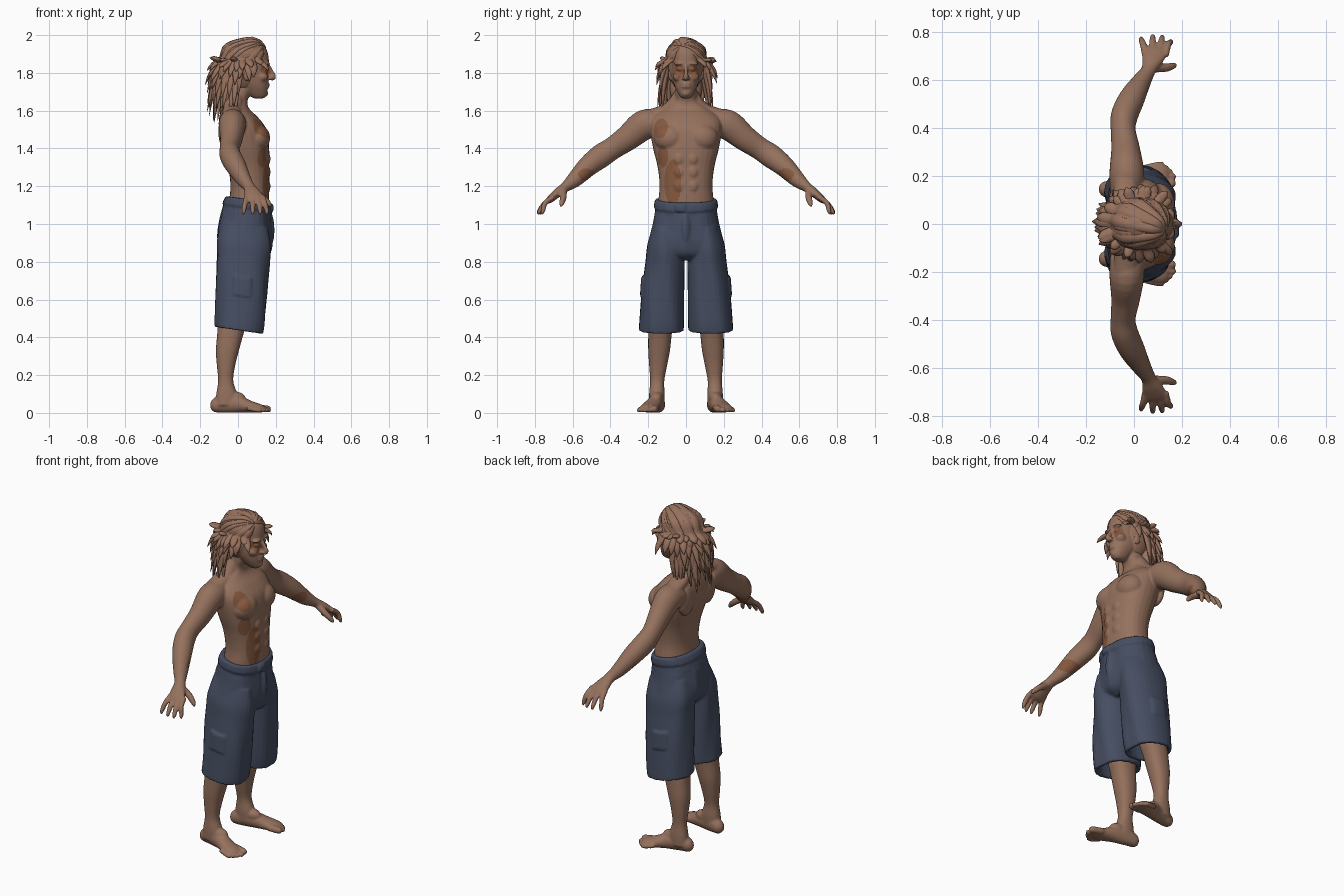
import bpy, bmesh, math, random
from mathutils import Vector, Matrix

random.seed(4)
if bpy.data.objects.get("Cube"):
    bpy.data.objects.remove(bpy.data.objects["Cube"])


def material(name, rgb):
    m = bpy.data.materials.new(name)
    m.use_nodes = True
    m.diffuse_color = (*rgb, 1)
    bsdf = next(n for n in m.node_tree.nodes if n.type == 'BSDF_PRINCIPLED')
    bsdf.inputs["Base Color"].default_value = (*rgb, 1)
    bsdf.inputs["Roughness"].default_value = 0.8
    return m


SKIN = material("skin", (0.30, 0.165, 0.11))
TAN = material("tanned skin", (0.24, 0.10, 0.05))
HAIR = material("brown hair", (0.31, 0.165, 0.11))
CLOTH = material("navy cloth", (0.061, 0.075, 0.12))


def spline(rows, steps=5):
    """Smooth in-between rows through the given ones."""
    out, last = [], len(rows) - 1
    for i in range(last):
        near = [rows[min(max(i + k, 0), last)] for k in (-1, 0, 1, 2)]
        for j in range(steps):
            t = j / steps
            out.append([q + .5 * t * (r - p + t * (2*p - 5*q + 4*r - s + t * (3*q - p - 3*r + s)))
                        for p, q, r, s in zip(*near)])
    return out + [list(rows[-1])]


def loft(bm, rings, sides=28, power=0.88):
    """Skin a row of squarish ovals given as centre and two half axes."""
    def bend(a):
        return math.copysign(abs(a) ** power, a)
    loops = []
    for c, u, v in rings:
        angles = [math.tau * k / sides for k in range(sides)]
        loops.append([bm.verts.new(c + u * bend(math.cos(a)) + v * bend(math.sin(a))) for a in angles])
    for low, high in zip(loops, loops[1:]):
        for k in range(sides):
            n = (k + 1) % sides
            bm.faces.new((low[k], low[n], high[n], high[k]))
    bm.faces.new(loops[0][::-1])
    bm.faces.new(loops[-1])


def stack(bm, rows, inner=()):
    """Upright form from rows of height, back, front, side, side."""
    loft(bm, [(Vector(((a + b) / 2, (c + d) / 2, z)), Vector(((b - a) / 2, 0, 0)),
               Vector((0, (d - c) / 2, 0))) for z, a, b, c, d in spline(rows) + list(inner)])


def centred(rows):
    return [(z, a, b, -w, w) for z, a, b, w in rows]


def tube(bm, rows, ref, sides=16, steps=5):
    """Limb from rows of position, width along ref and thickness."""
    rows, rings = spline(rows, steps), []
    for i, row in enumerate(rows):
        t = Vector(rows[min(i + 1, len(rows) - 1)][:3]) - Vector(rows[max(i - 1, 0)][:3])
        t.normalize()
        u = (Vector(ref) - t * t.dot(Vector(ref))).normalized()
        rings.append((Vector(row[:3]), u * row[3], t.cross(u) * row[4]))
    loft(bm, rings, sides, 1)


def ball(bm, loc, radii):
    m = Matrix.Translation(loc) @ Matrix.Diagonal((*radii, 1))
    bmesh.ops.create_uvsphere(bm, u_segments=24, v_segments=14, radius=1, matrix=m)


def mirror(bm):
    new = bmesh.ops.duplicate(bm, geom=bm.verts[:] + bm.edges[:] + bm.faces[:])["geom"]
    for v in new:
        if isinstance(v, bmesh.types.BMVert):
            v.co.y *= -1


def make(name, bm, mats, voxel=0, smooth=3):
    """Finish a part, optionally fusing its pieces into one skin."""
    bmesh.ops.recalc_face_normals(bm, faces=bm.faces[:])
    me = bpy.data.meshes.new(name)
    bm.to_mesh(me)
    bm.free()
    ob = bpy.data.objects.new(name, me)
    bpy.context.scene.collection.objects.link(ob)
    if voxel:
        fuse = ob.modifiers.new("fuse", 'REMESH')
        fuse.mode, fuse.voxel_size = 'VOXEL', voxel
        relax = ob.modifiers.new("relax", 'SMOOTH')
        relax.factor, relax.iterations = 0.5, smooth
        bpy.context.view_layer.update()
        graph = bpy.context.evaluated_depsgraph_get()
        ob.data = bpy.data.meshes.new_from_object(ob.evaluated_get(graph))
        ob.modifiers.clear()
    ob.data.materials.clear()
    for m in mats:
        ob.data.materials.append(m)
    ob.data.shade_smooth()
    return ob


X, Y = (1, 0, 0), (0, 1, 0)
bm = bmesh.new()
# arm, palm, fingers, thumb
tube(bm, [(-.03, .14, 1.53, .07, .07), (-.03, .22, 1.525, .072, .08), (-.035, .31, 1.455, .06, .068),
          (-.045, .39, 1.4, .052, .06), (-.04, .45, 1.36, .056, .063), (-.01, .52, 1.305, .054, .055),
          (.03, .59, 1.235, .04, .042), (.06, .64, 1.195, .031, .027), (.075, .68, 1.165, .043, .024),
          (.09, .72, 1.13, .052, .019), (.092, .735, 1.115, .03, .01)], X, 24)
for base, tip, reach in ((.047, .03, .775), (.076, .078, .785), (.104, .117, .782), (.131, .152, .765)):
    tube(bm, [(base, .7, 1.145, .014, .014), ((base + tip) / 2, .745, 1.112, .014, .014),
              (tip, reach - .008, 1.07, .012, .012), (tip, reach, 1.05, .006, .006)], X, 12)
tube(bm, [(.08, .65, 1.175, .02, .02), (.13, .65, 1.14, .018, .018),
          (.162, .658, 1.11, .014, .014), (.175, .663, 1.092, .006, .006)], Y, 12)
# lower leg, foot, toes
stack(bm, [(.75, -.09, .09, .05, .2), (.5, -.105, .055, .065, .2), (.42, -.11, .03, .075, .2),
           (.33, -.117, .005, .085, .2), (.25, -.112, -.015, .1, .195), (.17, -.105, -.025, .115, .19),
           (.1, -.115, -.005, .113, .195), (.04, -.12, 0, .115, .195)])
tube(bm, [(-.145, .14, .035, .012, .015), (-.125, .143, .038, .032, .036), (-.07, .15, .05, .037, .05),
          (0, .165, .046, .041, .046), (.06, .185, .033, .048, .033), (.115, .197, .024, .05, .023),
          (.14, .2, .02, .035, .015)], Y, 20)
ball(bm, (-.02, .156, .078), (.06, .035, .035))
for y, x, r in ((.168, .165, .019), (.196, .166, .014), (.217, .153, .013), (.234, .136, .012), (.248, .117, .012)):
    tube(bm, [(x - .07, y - .012, .026, r, r), (x - .012, y, r + .002, r, r),
              (x + .008, y + .002, r, r * .6, r * .6)], Y, 12)
# chest, shoulder blade, neck slope, abdomen, face and ear masses
ball(bm, (.1, .085, 1.455), (.07, .085, .075))
ball(bm, (-.072, .1, 1.49), (.032, .065, .09))
tube(bm, [(-.01, .02, 1.69, .04, .04), (-.03, .09, 1.61, .05, .035), (-.035, .2, 1.57, .05, .035)], X)
for z in (1.2, 1.275, 1.345):
    ball(bm, (.154, .035, z), (.018, .03, .034))
ball(bm, (.15, .036, 1.848), (.02, .03, .009))
ball(bm, (.148, .032, 1.82), (.015, .018, .011))
ball(bm, (.13, .043, 1.78), (.03, .026, .026))
ball(bm, (.17, .013, 1.772), (.014, .01, .009))
ball(bm, (.045, .08, 1.79), (.02, .014, .034))
mirror(bm)
# torso with neck, then head
stack(bm, centred([(1, -.06, .15, .14), (1.1, -.05, .163, .148), (1.2, -.04, .166, .14), (1.3, -.052, .165, .15),
                   (1.4, -.08, .165, .174), (1.5, -.1, .15, .19), (1.56, -.1, .11, .18), (1.61, -.085, .06, .12),
                   (1.65, -.06, .05, .066), (1.7, -.045, .07, .058), (1.76, -.03, .08, .055)]))
stack(bm, centred([(1.665, .085, .135, .02), (1.68, .06, .152, .035), (1.72, .02, .158, .056),
                   (1.76, -.03, .16, .069), (1.81, -.06, .157, .076), (1.86, -.07, .164, .079),
                   (1.92, -.06, .153, .077), (1.96, -.03, .12, .06), (1.98, .01, .08, .03)]))
# nose, lips, chin
tube(bm, [(.155, 0, 1.85, .008, .01), (.172, 0, 1.81, .01, .014), (.188, 0, 1.778, .013, .014),
          (.175, 0, 1.762, .01, .006)], Y, 12)
for z in (1.741, 1.727):
    ball(bm, (.156, 0, z), (.013, .027, .007))
ball(bm, (.14, 0, 1.692), (.02, .024, .018))
body = make("body", bm, (SKIN, TAN), 0.006, 3)

# warmer patches on belly, chest, face and forearms
patches = [((.15, -.07, 1.22), (.09, .045, .12)), ((.1, -.13, 1.5), (.09, .04, .06)),
           ((.12, -.12, 1.36), (.07, .03, .06)), ((.15, -.035, 1.81), (.06, .03, .035)),
           ((.15, .04, 1.81), (.06, .025, .03)), ((.02, .53, 1.26), (.08, .05, .035)),
           ((.02, -.53, 1.26), (.08, .05, .035))]
for f in body.data.polygons:
    f.material_index = int(any(sum(((p - c) / r) ** 2 for p, c, r in zip(f.center, centre, size)) < 1
                               for centre, size in patches))

# shorts: hollow legs, hips, waistband, fly and belt tab
bm = bmesh.new()
stack(bm, [(1, -.08, .16, .02, .17), (.9, -.11, .172, .004, .203), (.8, -.112, .165, .007, .215),
           (.65, -.116, .155, .009, .234), (.5, -.12, .143, .01, .246), (.435, -.122, .132, .012, .25)],
      [(.435, -.1, .11, .034, .228), (.6, -.09, .12, .036, .205)])
tube(bm, [(.02, .225, .72, .05, .012), (.02, .232, .62, .05, .012)], X)
mirror(bm)
stack(bm, centred([(1.13, -.06, .17, .158), (1.08, -.08, .173, .163), (1, -.1, .178, .177), (.92, -.11, .18, .195),
                   (.86, -.1, .165, .185), (.82, -.06, .12, .13)]))
stack(bm, centred([(1.09, -.083, .181, .17), (1.11, -.077, .18, .169), (1.135, -.066, .176, .165)]))
ball(bm, (.172, 0, 1), (.018, .025, .085))
bmesh.ops.create_cube(bm, size=1, matrix=Matrix.Translation((.178, -.03, 1.108)) @ Matrix.Diagonal((.02, .05, .04, 1)))
for v in bm.verts:
    v.co.z -= .15 * (v.co.x - .02)
    if v.co.z < 1.05:
        v.co.x += .004 * math.sin(v.co.y * 50 + v.co.z * 9)
make("shorts", bm, (CLOTH,), 0.007, 2)

# hair: scalp cap and layered locks swept back from the parting
HEAD, SIZE = Vector((.035, 0, 1.835)), Vector((.125, .102, .15))
PART = Vector((.125, -.025, 1.945))


def on_head(p, k):
    d = p - HEAD
    return HEAD + d * k / Vector(a / b for a, b in zip(d, SIZE)).length


def lock(phi, k, tip_z, flare, width):
    out = Vector((math.cos(phi), math.sin(phi), 0))
    side = HEAD + Vector((out.x * SIZE.x, out.y * SIZE.y, .035)) * k
    path = [on_head(PART.lerp(side, t), k) for t in (0, .3, .65, 1)]
    tip = HEAD + Vector((out.x * .19 * flare, out.y * .15 * flare, 0))
    tip.z = tip_z
    path += [side.lerp(tip, .55) + out * .008, tip]
    rows = [(*p, width * s, width * s * .55) for p, s in zip(path, (.45, .8, 1, 1.05, .85, .06))]
    tube(bm, rows, (-out.y, out.x, 0), 8, 4)


bm = bmesh.new()
ball(bm, (.02, 0, 1.838), (.115, .095, .145))
ball(bm, (-.055, 0, 1.72), (.05, .085, .13))
for count, first, k, z, flare in ((27, 50, 1.02, 1.84, 1), (25, 78, 1, 1.74, 1.03),
                                  (25, 100, .97, 1.65, .98), (21, 108, .94, 1.57, .97)):
    for i in range(count):
        angle = first + (360 - 2 * first) * i / (count - 1) + random.uniform(-4, 4)
        lock(math.radians(angle), k + random.uniform(-.02, .03), z + random.uniform(-.05, .045),
             flare * random.uniform(.9, 1.1), random.uniform(.019, .027))
make("hair", bm, (HAIR,))
